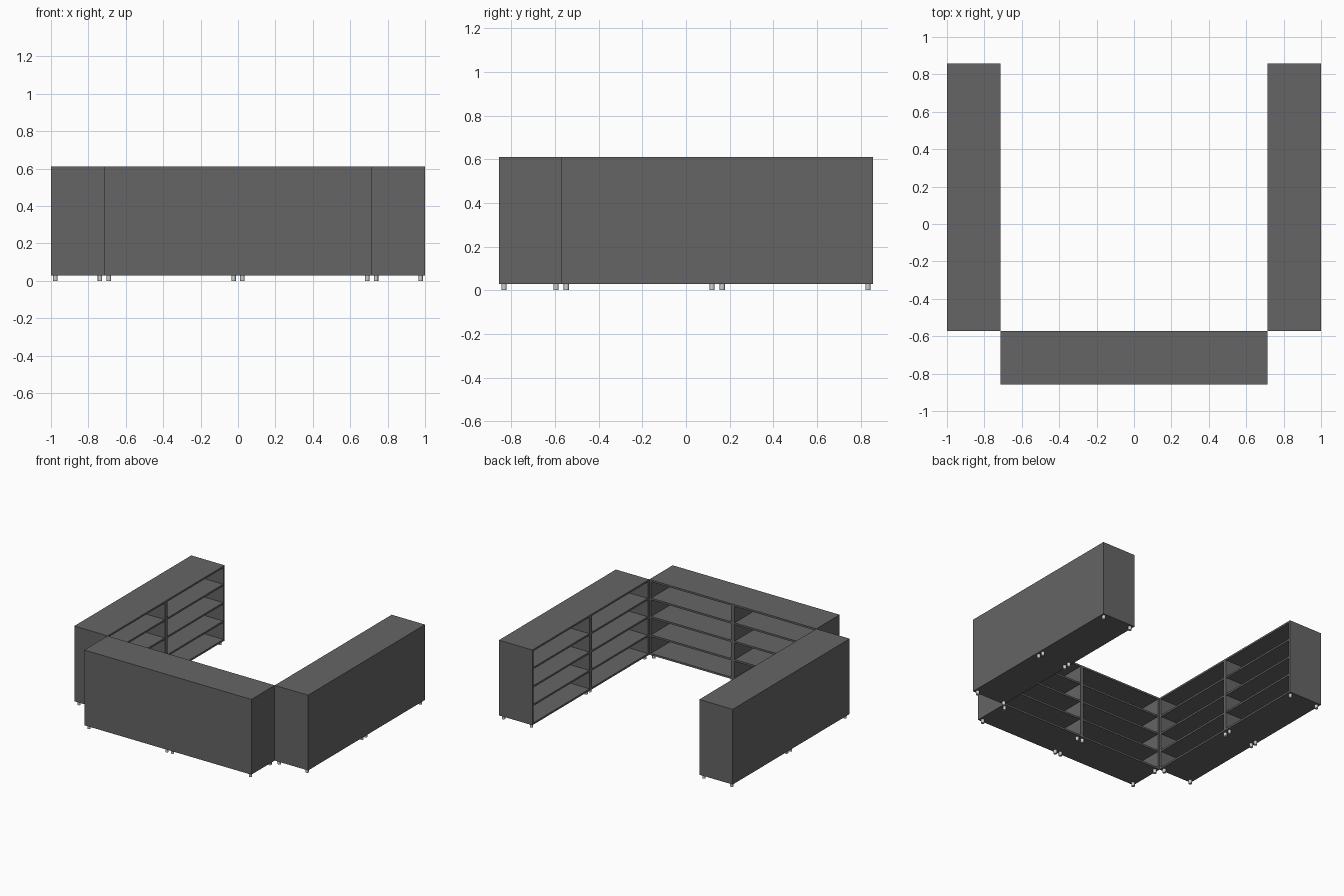
import bpy, bmesh
from math import pi
from mathutils import Matrix, Vector

if "Cube" in bpy.data.objects:
    bpy.data.objects.remove(bpy.data.objects["Cube"])

W, D = 0.7145, 0.2855        # module width and depth
Z0, Z1, T = 0.028, 0.61, 0.014  # underside, top, board thickness
H = Z1 - Z0

dark = bpy.data.materials.new("dark_grey")
dark.diffuse_color = (0.13, 0.13, 0.13, 1)
dark.use_nodes = True
dark.node_tree.nodes["Principled BSDF"].inputs["Base Color"].default_value = dark.diffuse_color


def add_box(bm, lo, hi):
    lo, hi = Vector(lo), Vector(hi)
    m = Matrix.Translation((lo + hi) / 2) @ Matrix.Diagonal((*(hi - lo), 1))
    bmesh.ops.create_cube(bm, size=1, matrix=m)


def finish(bm, name, place, mat=None):
    me = bpy.data.meshes.new(name)
    bm.to_mesh(me)
    bm.free()
    ob = bpy.data.objects.new(name, me)
    ob.matrix_world = place
    if mat:
        me.materials.append(mat)
    bpy.context.collection.objects.link(ob)
    return ob


def bookcase_module(label, place):
    """One open-fronted bookcase, opening towards local +y."""
    w, d = W / 2, D / 2
    # carcass: top, bottom, two sides and back
    bm = bmesh.new()
    add_box(bm, (-w, -d, Z1 - T), (w, d, Z1))
    add_box(bm, (-w, -d, Z0), (w, d, Z0 + T))
    for x in (-w, w - T):
        add_box(bm, (x, -d, Z0 + T), (x + T, d, Z1 - T))
    add_box(bm, (-w + T, -d, Z0 + T), (w - T, -d + T, Z1 - T))
    finish(bm, label + "_carcass", place, dark)

    # three evenly spaced shelves
    bm = bmesh.new()
    for i in (1, 2, 3):
        z = Z0 + (H - T) * i / 4
        add_box(bm, (-w + T, -d + T, z), (w - T, d - 0.003, z + T))
    finish(bm, label + "_shelves", place, dark)

    # four round feet
    bm = bmesh.new()
    for sx in (-1, 1):
        for sy in (-1, 1):
            bmesh.ops.create_cone(
                bm, cap_ends=True, segments=20, radius1=0.012, radius2=0.012, depth=Z0,
                matrix=Matrix.Translation((sx * (w - 0.0235), sy * (d - 0.0235), Z0 / 2)))
    for f in bm.faces:
        f.smooth = len(f.verts) == 4
    for e in bm.edges:
        e.smooth = all(f.smooth for f in e.link_faces)
    finish(bm, label + "_feet", place)


# U-shaped arrangement, all openings facing inwards
yc = D / 2
for tag, s in (("a", -1), ("b", 1)):
    off = s * W / 2
    bookcase_module("front_" + tag, Matrix.Translation((off, -W, 0)))
    bookcase_module("right_" + tag, Matrix.Translation((W + D / 2, yc + off, 0)) @ Matrix.Rotation(pi / 2, 4, 'Z'))
    bookcase_module("left_" + tag, Matrix.Translation((-W - D / 2, yc + off, 0)) @ Matrix.Rotation(-pi / 2, 4, 'Z'))
